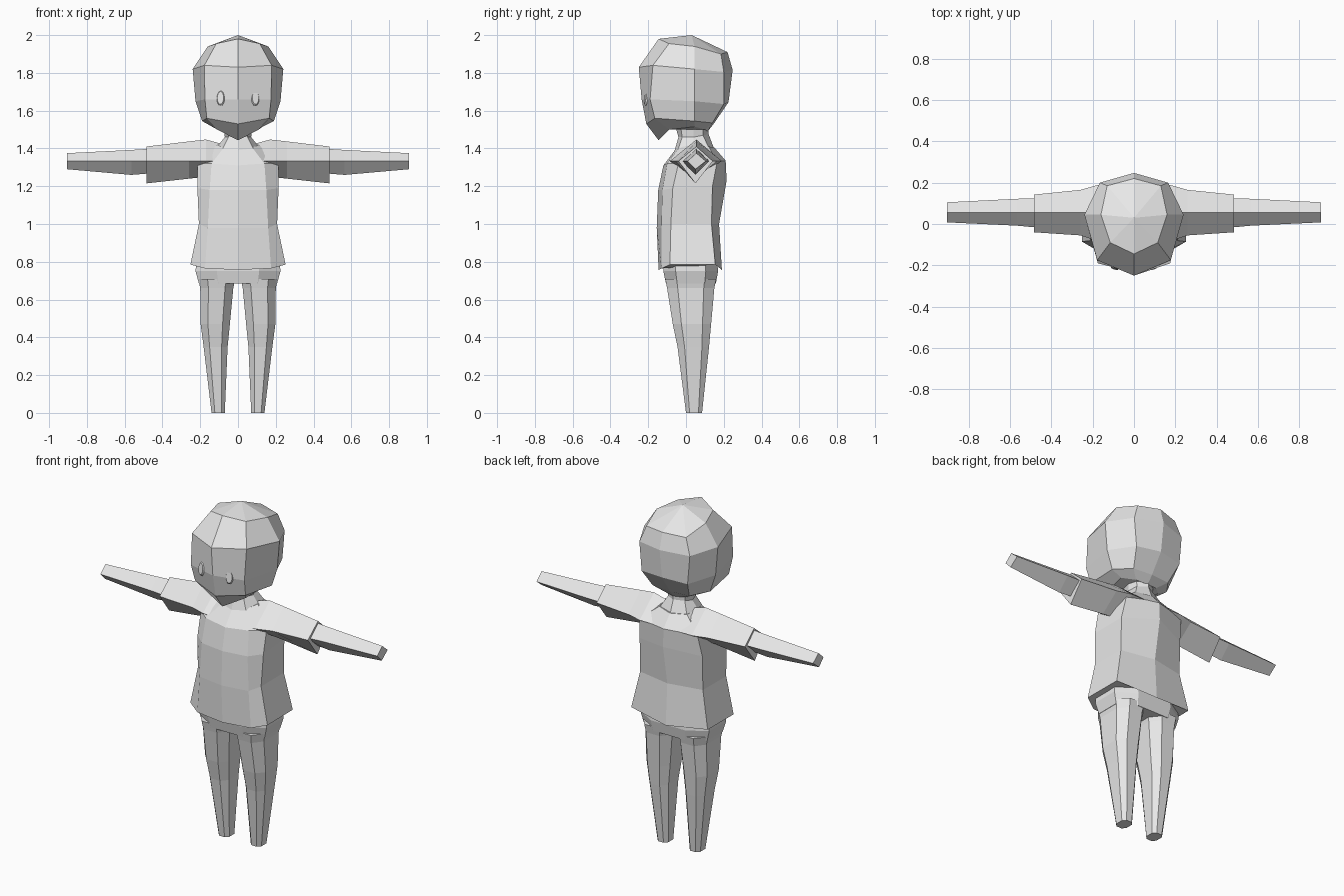
import bpy, bmesh, math
from mathutils import Vector

grey = bpy.data.materials.new("light grey")
grey.diffuse_color = (0.8, 0.8, 0.8, 1)


def finish(bm, name, mirror=False):
    bmesh.ops.recalc_face_normals(bm, faces=bm.faces[:])
    me = bpy.data.meshes.new(name)
    bm.to_mesh(me)
    bm.free()
    me.materials.append(grey)
    ob = bpy.data.objects.new(name, me)
    bpy.context.collection.objects.link(ob)
    if mirror:
        mod = ob.modifiers.new("mirror", 'MIRROR')
        mod.use_axis = (True, False, False)
        mod.use_mirror_merge = False
    return ob


def loft(name, rings, mirror=False, apex=None):
    """Skin a stack of equal rings and cap both ends (apex = fan on first ring)."""
    bm = bmesh.new()
    vs = [[bm.verts.new(p) for p in r] for r in rings]
    n = len(vs[0])
    for a, b in zip(vs, vs[1:]):
        for i in range(n):
            j = (i + 1) % n
            bm.faces.new((a[i], a[j], b[j], b[i]))
    if apex:
        top = bm.verts.new(apex)
        for i in range(n):
            bm.faces.new((vs[0][i], vs[0][(i + 1) % n], top))
    else:
        bm.faces.new(vs[0])
    bm.faces.new(vs[-1])
    return finish(bm, name, mirror)


def whole(half):
    """Half ring from front centre to back centre -> full symmetric ring."""
    return half + [(-x, y, z) for x, y, z in half[-2:0:-1]]


# Head: five half rings from crown to chin
head = [
    [(0, -.145, 1.98), (.115, -.09, 1.955), (.16, .045, 1.94), (.13, .185, 1.90), (0, .22, 1.91)],
    [(0, -.25, 1.83), (.178, -.175, 1.84), (.24, .045, 1.82), (.165, .20, 1.805), (0, .247, 1.815)],
    [(0, -.235, 1.66), (.175, -.19, 1.66), (.225, .045, 1.65), (.15, .20, 1.635), (0, .225, 1.645)],
    [(0, -.21, 1.53), (.165, -.165, 1.56), (.19, .045, 1.545), (.12, .14, 1.535), (0, .15, 1.535)],
    [(0, -.145, 1.443), (.11, -.09, 1.50), (.13, .045, 1.515), (.07, .10, 1.50), (0, .115, 1.49)],
]
loft("head", [whole(r) for r in head], apex=(0, .03, 2.0))

# Eyes: thin oval plates lying on the face planes
bm = bmesh.new()
bmesh.ops.create_cone(bm, cap_ends=True, segments=16, radius1=1, radius2=.8, depth=1)
nrm = Vector((.045, -.175, .02)).normalized()
rot = nrm.to_track_quat('Z', 'Y').to_matrix()
for v in bm.verts:
    v.co = rot @ Vector((v.co.x * .022, v.co.y * .042, v.co.z * .009)) + Vector((.092, -.2125, 1.667))
finish(bm, "eyes", mirror=True)

# Neck
neck = [
    [(0, -.06, 1.53), (.06, -.03, 1.53), (.075, .04, 1.53), (.06, .09, 1.53), (0, .12, 1.53)],
    [(0, -.04, 1.46), (.05, -.02, 1.46), (.07, .04, 1.46), (.055, .09, 1.47), (0, .12, 1.475)],
    [(0, -.06, 1.39), (.08, -.04, 1.40), (.11, .04, 1.41), (.09, .12, 1.405), (0, .15, 1.395)],
]
loft("neck", [whole(r) for r in neck])

# Shirt body, neckline to hem
shirt = [
    [(0, -.055, 1.395), (.075, -.035, 1.405), (.11, .03, 1.42), (.09, .12, 1.41), (0, .15, 1.405)],
    [(0, -.12, 1.31), (.14, -.10, 1.32), (.215, -.04, 1.32), (.19, .165, 1.33), (0, .21, 1.335)],
    [(0, -.147, 1.18), (.15, -.125, 1.18), (.215, -.07, 1.19), (.205, .14, 1.20), (0, .215, 1.23)],
    [(0, -.155, .98), (.16, -.13, .98), (.207, -.08, 1.0), (.205, .135, 1.0), (0, .175, 1.0)],
    [(0, -.145, .757), (.175, -.13, .765), (.252, -.085, .785), (.25, .155, .785), (0, .19, .757)],
]
loft("shirt", [whole(r) for r in shirt])


# Sleeves and arms: diamond sections (x, top, bottom, front, back)
def diamonds(rows):
    return [[(x, .055, t), (x, f, 1.333), (x, .05, b), (x, k, 1.333)] for x, t, b, f, k in rows]


loft("sleeves", diamonds([
    (.07, 1.42, 1.26, -.09, .19), (.17, 1.447, 1.25, -.085, .19),
    (.26, 1.437, 1.24, -.055, .165), (.485, 1.41, 1.215, -.04, .142)]), mirror=True)
loft("arms", diamonds([
    (.44, 1.40, 1.27, -.02, .125), (.565, 1.392, 1.26, -.008, .122),
    (.905, 1.375, 1.29, .008, .105)]), mirror=True)


# Trousers: boxy octagon sections (z, x0, x1, front, back)
def octagons(rows):
    shape = [(-.5, -1), (.5, -1), (1, -.55), (1, .55), (.5, 1), (-.5, 1), (-1, .55), (-1, -.55)]
    return [[((a + b) / 2 + (b - a) / 2 * u, (f + k) / 2 + (k - f) / 2 * v, z) for u, v in shape]
            for z, a, b, f, k in rows]


loft("hips", octagons([(.80, -.22, .22, -.12, .165), (.75, -.225, .225, -.12, .17),
                       (.685, -.207, .207, -.106, .158)]))
loft("legs", octagons([
    (.71, .015, .21, -.11, .16), (.66, .025, .20, -.10, .15), (.47, .043, .198, -.07, .133),
    (.35, .055, .182, -.045, .122), (0, .07, .14, 0, .085)]), mirror=True)
